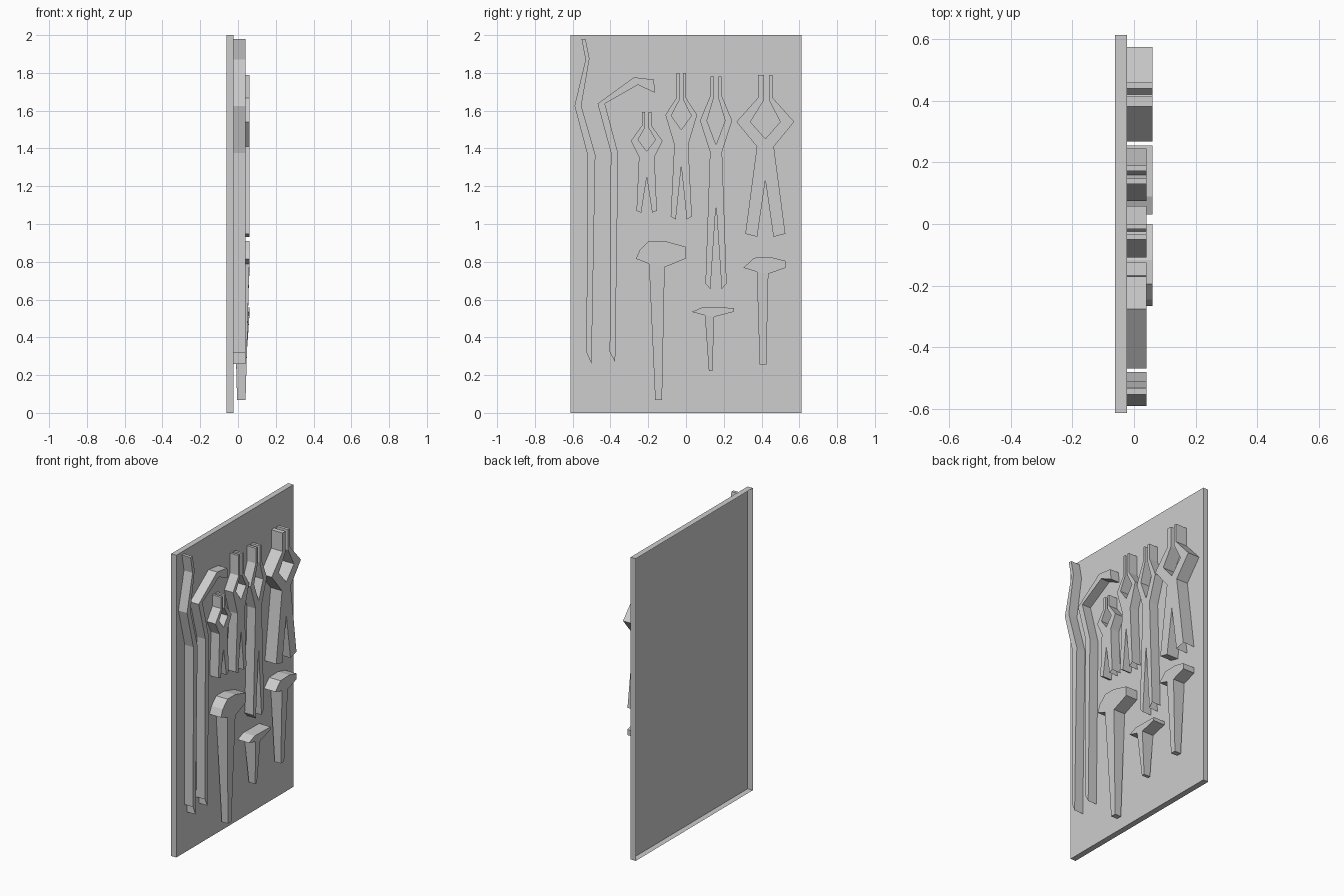
import bpy
import bmesh

cube = bpy.data.objects.get("Cube")
if cube:
    bpy.data.objects.remove(cube, do_unlink=True)

# One plain grey for everything
grey = bpy.data.materials.new("plain_grey")
grey.use_nodes = True
grey.diffuse_color = (0.61, 0.61, 0.61, 1)
grey.node_tree.nodes["Principled BSDF"].inputs["Base Color"].default_value = (0.61, 0.61, 0.61, 1)

BOARD_BACK, BOARD_FRONT = -.061, -.023
SHALLOW, DEEP = .04, .06


def finish(name, bm):
    """Turn a bmesh into a flat shaded grey object."""
    mesh = bpy.data.meshes.new(name)
    bm.to_mesh(mesh)
    bm.free()
    mesh.materials.append(grey)
    obj = bpy.data.objects.new(name, mesh)
    bpy.context.collection.objects.link(obj)


def prism(outline, back, front):
    """Extrude a (y, z) outline along x; the back is left open like a shell."""
    bm = bmesh.new()
    face = bm.faces.new([bm.verts.new((back, y, z)) for y, z in outline])
    result = bmesh.ops.extrude_face_region(bm, geom=[face], use_keep_orig=True)
    moved = [v for v in result["geom"] if isinstance(v, bmesh.types.BMVert)]
    bmesh.ops.translate(bm, verts=moved, vec=(front - back, 0, 0))
    bmesh.ops.recalc_face_normals(bm, faces=bm.faces)
    bm.faces.remove(face)
    return bm


def side_face(bm, *ends):
    """Find the wall standing on the outline edge between two points."""
    def on_edge(v):
        return any(abs(v.co.y - y) + abs(v.co.z - z) < 1e-5 for y, z in ends)

    return next(f for f in bm.faces if len(f.verts) == 4 and all(map(on_edge, f.verts)))


def bar(name, outline, open_end):
    """A long bar whose slanted lower end is open."""
    bm = prism(outline, BOARD_FRONT, SHALLOW)
    bm.faces.remove(side_face(bm, *outline[open_end:open_end + 2]))
    finish(name, bm)


def pliers(name, centre, front, jaw_top, jaw_outer, jaw_inner, neck, throat,
           shoulder, waist, grip_outer, grip_inner, crotch, hole_side, hole_bottom,
           gap_shift=0):
    """Mirror half an outline: open jaws, diamond hole, two splayed grips."""
    half = [grip_inner, grip_outer, waist, shoulder, (jaw_outer, neck),
            (jaw_outer, jaw_top), (jaw_inner, jaw_top), (jaw_inner, throat), hole_side]

    def place(point, side):
        offset, z = point
        shift = gap_shift if offset == jaw_inner else 0
        return (centre + side * offset + shift, z)

    left = [place(p, -1) for p in half]
    right = [place(p, 1) for p in reversed(half)]
    outline = [(centre, crotch)] + left + [(centre, hole_bottom)] + right
    bm = prism(outline, BOARD_FRONT, front)
    # The end of one grip is open
    bm.faces.remove(side_face(bm, *right[-2:]))
    finish(name, bm)


def hammer(name, head, tip_left, tip_right, tip_z):
    """Head outline starts and ends at the handle; the handle tapers to its tip."""
    bm = prism(head, BOARD_FRONT, DEEP)
    socket = side_face(bm, head[0], head[-1])
    middle = (head[0][0] + head[-1][0]) / 2
    handle = bmesh.ops.extrude_discrete_faces(bm, faces=[socket])["faces"][0]
    for v in handle.verts:
        v.co.x = SHALLOW if v.co.x > 0 else -.005
        v.co.y = tip_left if v.co.y < middle else tip_right
        v.co.z = tip_z
    finish(name, bm)


# Backing board: a shallow tray, open at the back
finish("backing_board", prism([(-.612, 0), (.612, 0), (.612, 2), (-.612, 2)],
                              BOARD_BACK, BOARD_FRONT))

# Long bars
bar("bent_pry_bar", [
    (-.553, 1.98), (-.532, 1.98), (-.511, 1.876), (-.554, 1.626), (-.48, 1.366),
    (-.5, .259), (-.526, .318), (-.524, 1.375), (-.59, 1.626), (-.532, 1.87)],
    open_end=5)
bar("hooked_pry_bar", [
    (-.468, 1.637), (-.275, 1.777), (-.17, 1.764), (-.165, 1.695), (-.255, 1.737),
    (-.429, 1.637), (-.359, 1.372), (-.375, .269), (-.404, .322), (-.398, 1.38)],
    open_end=7)

# Pliers
pliers("small_pliers", centre=-.208, front=SHALLOW, jaw_top=1.594,
       jaw_outer=.026, jaw_inner=.009, neck=1.52, throat=1.51,
       shoulder=(.084, 1.44), waist=(.041, 1.355),
       grip_outer=(.054, 1.07), grip_inner=(.029, 1.06), crotch=1.247,
       hole_side=(.046, 1.446), hole_bottom=1.385)
pliers("medium_pliers", centre=-.025, front=SHALLOW, jaw_top=1.8,
       jaw_outer=.025, jaw_inner=.009, neck=1.668, throat=1.658,
       shoulder=(.084, 1.578), waist=(.037, 1.42),
       grip_outer=(.056, 1.04), grip_inner=(.029, 1.024), crotch=1.303,
       hole_side=(.053, 1.573), hole_bottom=1.499)
pliers("long_pliers", centre=.159, front=SHALLOW, jaw_top=1.78,
       jaw_outer=.03, jaw_inner=.012, neck=1.68, throat=1.668,
       shoulder=(.085, 1.547), waist=(.032, 1.382),
       grip_outer=(.056, .685), grip_inner=(.03, .655), crotch=1.103,
       hole_side=(.048, 1.547), hole_bottom=1.42)
pliers("wide_pliers", centre=.42, front=DEEP, jaw_top=1.79,
       jaw_outer=.039, jaw_inner=.0135, neck=1.668, throat=1.655,
       shoulder=(.153, 1.541), waist=(.045, 1.41),
       grip_outer=(.106, .948), grip_inner=(.043, .932), crotch=1.231,
       hole_side=(.079, 1.541), hole_bottom=1.451, gap_shift=.006)

# Hammers
hammer("large_hammer", [
    (-.196, .789), (-.265, .816), (-.244, .863), (-.195, .911), (-.117, .911),
    (0, .879), (0, .818), (-.113, .771)],
    tip_left=-.163, tip_right=-.127, tip_z=.069)
hammer("medium_hammer", [
    (.375, .747), (.305, .768), (.359, .821), (.45, .824), (.527, .805),
    (.527, .768), (.436, .736)],
    tip_left=.39, tip_right=.425, tip_z=.256)
hammer("small_hammer", [
    (.1, .516), (.03, .535), (.089, .559), (.255, .556), (.252, .535),
    (.148, .508)],
    tip_left=.121, tip_right=.141, tip_z=.223)
